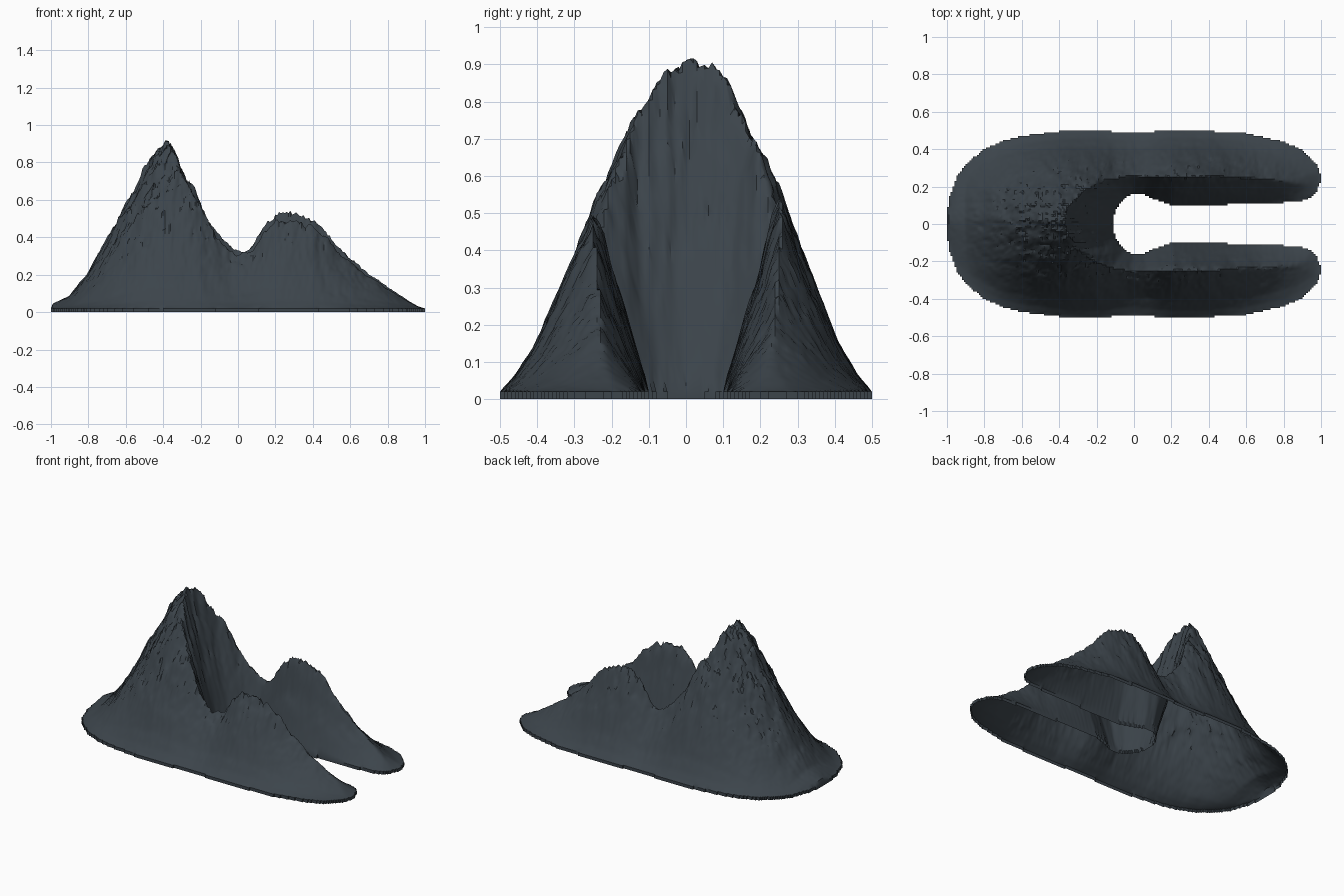
import bpy, bmesh, math, random
from mathutils import Vector, noise

random.seed(4)
cube = bpy.data.objects.get("Cube")
if cube:
    bpy.data.objects.remove(cube, do_unlink=True)

CELL = 0.01   # terrain grid spacing
RIM = 0.02    # height of the vertical edge

# Half-width of the outer shoreline along x
OUTER = [(-1, .06), (-.99, .13), (-.95, .25), (-.9, .32), (-.8, .4), (-.7, .445),
         (-.6, .47), (-.4, .495), (-.2, .5), (0, .487), (.2, .502), (.4, .497),
         (.6, .485), (.8, .44), (.9, .395), (.95, .35), (.98, .31), (1, .26)]
# Half-width of the inner bay along x
INNER = [(-.115, 0), (-.1, .07), (-.05, .14), (0, .165), (.05, .16), (.1, .135),
         (.2, .1), (.4, .1), (.6, .11), (.8, .115), (.9, .125), (.95, .14),
         (.98, .18), (1, .24)]
# Height of the uncut mountain mass along x
MASS = [(-1, .02), (-.9, .07), (-.8, .2), (-.7, .38), (-.6, .565), (-.5, .76),
        (-.42, .88), (-.35, .95), (-.25, .93), (-.2, .88), (-.1, .68), (-.04, .61),
        (.06, .59), (.12, .72), (.2, .9), (.3, .92), (.4, .86), (.5, .66),
        (.6, .47), (.7, .35), (.8, .22), (.9, .11), (1, .03)]
# Fall-off from the centre line to the shoreline
FALL = [(0, 1), (.1, .96), (.2, .89), (.42, .66), (.62, .4), (.82, .14),
        (.92, .05), (1, 0)]
# Steepness of the cliffs around the bay
CLIFF = [(-.1, 3.6), (.3, 3.5), (.5, 2.6), (.7, 1.5), (.9, .6), (1, .3)]


def lerp(table, t):
    if t <= table[0][0]:
        return table[0][1]
    for (a, va), (b, vb) in zip(table, table[1:]):
        if t <= b:
            return va + (vb - va) * (t - a) / (b - a)
    return table[-1][1]


# Points along one bank of the bay, used to measure distance from it
bank = []
for (xa, ya), (xb, yb) in zip(INNER, INNER[1:]):
    n = max(2, int(math.hypot(xb - xa, yb - ya) / .015))
    bank += [(xa + (xb - xa) * k / n, ya + (yb - ya) * k / n) for k in range(n)]


def inside(x, y):
    ay = abs(y)
    return ay < lerp(OUTER, x) and (x < INNER[0][0] or ay > lerp(INNER, x))


def height(x, y):
    ay = abs(y)
    u = min(1, abs(y - .02 * (1 - 2 * ay)) / lerp(OUTER, x))
    h = lerp(MASS, x) * lerp(FALL, u)
    if x > -.6:
        d = min(math.hypot(x - bx, ay - by) for bx, by in bank)
        if x > INNER[0][0] and ay < lerp(INNER, x):
            d = 0
        # flutes running down the cliff, then a soft join with the slope
        flute = 1 + .07 * noise.noise(Vector((x * 4, y * 28, 3)))
        c = lerp(CLIFF, x) * d * flute
        k = .02
        m = max(k - abs(h - c), 0) / k
        h = min(h, c) - m * m * k / 4
    rough = min(1, max(h, 0) / .5)
    h += rough * (.03 * noise.noise(Vector((x * 14, y * 14, 1)))
                  + .02 * noise.noise(Vector((x * 40, y * 40, 2)))
                  + random.uniform(-.011, .011))
    return RIM + max(0, h * .975)


# Terrain sheet: grid cells kept only inside the horseshoe outline
bm = bmesh.new()
verts = {}


def vert(i, j):
    if (i, j) not in verts:
        x, y = i * CELL, j * CELL
        verts[i, j] = bm.verts.new((x, y, height(x, y)))
    return verts[i, j]


for i in range(-100, 100):
    for j in range(-50, 50):
        if inside((i + .5) * CELL, (j + .5) * CELL):
            bm.faces.new([vert(i, j), vert(i + 1, j), vert(i + 1, j + 1), vert(i, j + 1)])

# Vertical edge dropped from the shoreline to the ground, open underneath
rim = [e for e in bm.edges if e.is_boundary]
for e in rim:
    for v in e.verts:
        v.co.z = RIM
ext = bmesh.ops.extrude_edge_only(bm, edges=rim)
for g in ext["geom"]:
    if isinstance(g, bmesh.types.BMVert):
        g.co.z = 0
bmesh.ops.recalc_face_normals(bm, faces=bm.faces[:])
bm.faces.ensure_lookup_table()
top = max(bm.faces, key=lambda f: f.calc_center_median().z)
if top.normal.z < 0:
    bmesh.ops.reverse_faces(bm, faces=bm.faces[:])

mesh = bpy.data.meshes.new("mountain_island")
bm.to_mesh(mesh)
bm.free()
island = bpy.data.objects.new("mountain_island", mesh)
bpy.context.collection.objects.link(island)

# Dark slate rock
rock = bpy.data.materials.new("dark_slate")
rock.use_nodes = True
colour = (.045, .058, .07, 1)
rock.diffuse_color = colour
rock.node_tree.nodes["Principled BSDF"].inputs["Base Color"].default_value = colour
mesh.materials.append(rock)

bpy.ops.object.select_all(action='DESELECT')
island.select_set(True)
bpy.context.view_layer.objects.active = island
bpy.ops.object.shade_smooth_by_angle(angle=math.radians(35))
